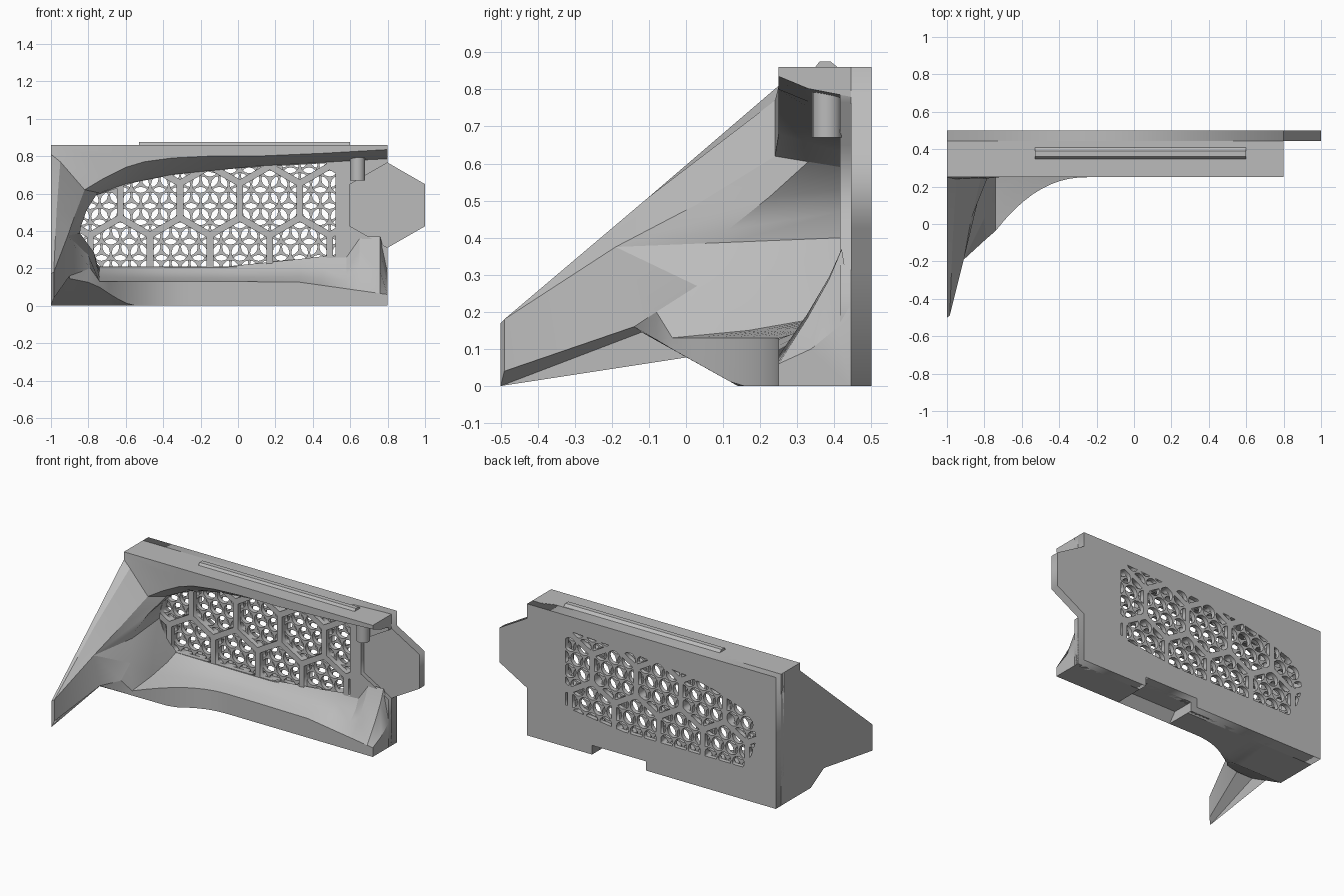
import bpy
import bmesh
from math import sin, cos, pi, sqrt
from mathutils import Vector

old = bpy.data.objects.get("Cube")
if old:
    bpy.data.objects.remove(old)

GREY = (0.5, 0.5, 0.5, 1)
plastic = bpy.data.materials.new("grey plastic")
plastic.use_nodes = True
plastic.diffuse_color = GREY
shader = next(n for n in plastic.node_tree.nodes if n.type == "BSDF_PRINCIPLED")
shader.inputs["Base Color"].default_value = GREY


def select_only(obj):
    bpy.ops.object.select_all(action="DESELECT")
    obj.select_set(True)
    bpy.context.view_layer.objects.active = obj


def tidy(bm, mesh):
    bmesh.ops.remove_doubles(bm, verts=bm.verts, dist=0.0001)
    bmesh.ops.recalc_face_normals(bm, faces=bm.faces)
    bm.to_mesh(mesh)
    bm.free()


def loft(name, columns, smooth=False):
    """Skin a chain of closed cross-sections and cap both ends."""
    mesh = bpy.data.meshes.new(name)
    bm = bmesh.new()
    rings = [[bm.verts.new(p) for p in col] for col in columns]
    for a, b in zip(rings, rings[1:]):
        for i in range(len(a)):
            j = (i + 1) % len(a)
            bm.faces.new((a[i], a[j], b[j], b[i]))
    bm.faces.new(rings[0])
    bm.faces.new(rings[-1])
    tidy(bm, mesh)
    obj = bpy.data.objects.new(name, mesh)
    bpy.context.collection.objects.link(obj)
    mesh.materials.append(plastic)
    if smooth:
        select_only(obj)
        bpy.ops.object.shade_smooth_by_angle(angle=pi / 7)
    return obj


def plate(name, outline, holes, front, back):
    """Flat upright plate with holes, from a filled and extruded outline."""
    curve = bpy.data.curves.new(name, "CURVE")
    curve.dimensions = "2D"
    curve.fill_mode = "BOTH"
    curve.extrude = (back - front) / 2
    for loop in [outline] + holes:
        spline = curve.splines.new("POLY")
        spline.points.add(len(loop) - 1)
        for point, (x, z) in zip(spline.points, loop):
            point.co = (x, z, 0, 1)
        spline.use_cyclic_u = True
    obj = bpy.data.objects.new(name, curve)
    bpy.context.collection.objects.link(obj)
    obj.rotation_euler.x = pi / 2
    obj.location.y = (front + back) / 2
    select_only(obj)
    bpy.ops.object.convert(target="MESH")
    obj = bpy.context.object
    bm = bmesh.new()
    bm.from_mesh(obj.data)
    tidy(bm, obj.data)
    obj.data.materials.clear()
    obj.data.materials.append(plastic)
    return obj


def polygon(x, z, radius, sides, turn=0.0):
    return [(x + radius * cos(turn + 2 * pi * i / sides),
             z + radius * sin(turn + 2 * pi * i / sides)) for i in range(sides)]


def clip(poly, region):
    """Trim a polygon to a convex anticlockwise region."""
    for (ax, az), (bx, bz) in zip(region, region[1:] + region[:1]):
        def side(p):
            return (bx - ax) * (p[1] - az) - (bz - az) * (p[0] - ax)
        kept = []
        for p, q in zip(poly, poly[1:] + poly[:1]):
            s, t = side(p), side(q)
            if s >= 0:
                kept.append(p)
            if s * t < 0:
                f = s / (s - t)
                kept.append((p[0] + f * (q[0] - p[0]), p[1] + f * (q[1] - p[1])))
        poly = kept
        if len(poly) < 3:
            return []
    return poly


def area(poly):
    return sum(p[0] * q[1] - q[0] * p[1] for p, q in zip(poly, poly[1:] + poly[:1])) / 2


# Housing: bottom lip, side fin and top lip as one swept channel
GRILLE_Y, BACK_Y = 0.42, 0.445
NOTCH = (-0.06, 0.33)


def bottom_column(x, raised=False):
    y = 0.25 - 0.3 * (max(0, -0.25 - x) / 0.5) ** 2.2
    taper = max(0, (x - 0.3) / 0.5)
    lump = 0.1 if 0.6 < x < 0.78 else 0
    end = x > 0.79
    lip_z = 0.13 - 0.07 * taper
    inner_y = BACK_Y if end else GRILLE_Y
    inner_z = 0.22 if end else 0.21 + 0.06 * min(1, max(0, x * 2)) + lump
    rise, run = inner_z - lip_z, inner_y - y
    base = 0.06 if raised else 0
    return [(x, y, max(0, (0.14 - y) * 0.56)), (x, y, lip_z),
            (x, y + 0.45 * run, lip_z + 0.25 * rise + lump * 0.4),
            (x, y + 0.8 * run, lip_z + 0.6 * rise + lump * 0.4),
            (x, inner_y, inner_z), (x, BACK_Y, base),
            (x, max(y + 0.05, 0.14), base)]


def side_column(outer, rim, crease, inner, back, under):
    mid = (Vector(crease) + Vector(inner)) / 2 + Vector((0.04, 0, 0))
    return [outer, rim, crease, mid, inner, back, under]


def top_column(x, rim_z, inner_z):
    end = x > 0.79
    return [(x, 0.25, 0.86), (x, 0.25, max(0.81, rim_z + 0.01)), (x, 0.25, rim_z),
            (x, 0.33, rim_z * 0.4 + inner_z * 0.6),
            (x, BACK_Y if end else GRILLE_Y, inner_z),
            (x, BACK_Y, 0.86), (x, 0.35, 0.86)]


columns = [bottom_column(x) for x in (0.8, 0.76, 0.65, 0.58, 0.45, NOTCH[1])]
columns += [bottom_column(x, True) for x in reversed(NOTCH)]
columns += [bottom_column(x) for x in (NOTCH[0], -0.25)]
columns += [bottom_column(-0.25 - 0.049 * i) for i in range(1, 11)]

crest, crest_grille = (-0.91, -0.19, 0.375), (-0.86, GRILLE_Y, 0.4)
fin_root = (-0.9, -0.14, 0.16)
foot = (-1, BACK_Y, 0)
columns += [
    side_column((-0.8, -0.08, 0.125), (-0.79, -0.08, 0.2), (-0.8, 0.03, 0.27),
                (-0.82, GRILLE_Y, 0.3), (-0.85, BACK_Y, 0), (-0.85, 0.14, 0)),
    side_column((-0.9, -0.12, 0.145), fin_root, crest, crest_grille,
                (-0.95, BACK_Y, 0), (-0.95, 0.14, 0)),
    side_column((-1, -0.12, 0.145), fin_root, crest, crest_grille,
                foot, (-1, 0.14, 0)),
    side_column((-1, -0.5, 0), (-0.985, -0.49, 0.04), crest, crest_grille,
                (-1, BACK_Y, 0.1), (-1, 0.15, 0.1)),
    side_column((-1, -0.5, 0.17), (-0.985, -0.49, 0.18), crest,
                (-0.85, GRILLE_Y, 0.47), (-1, BACK_Y, 0.2), (-1, 0.15, 0.2)),
    side_column((-1, -0.1, 0.51), (-0.97, -0.1, 0.51), (-0.87, 0.03, 0.49),
                (-0.83, GRILLE_Y, 0.53), (-1, BACK_Y, 0.5), (-1, 0.2, 0.5)),
    side_column((-1, 0.25, 0.81), (-0.95, 0.24, 0.77), (-0.82, 0.24, 0.62),
                (-0.76, GRILLE_Y, 0.59), (-1, BACK_Y, 0.8), (-1, 0.35, 0.8)),
    side_column((-1, 0.25, 0.86), (-0.79, 0.25, 0.81), (-0.72, 0.25, 0.68),
                (-0.66, GRILLE_Y, 0.63), (-1, BACK_Y, 0.86), (-1, 0.35, 0.86)),
]
columns += [top_column(x, rim, inner) for x, rim, inner in (
    (-0.6, 0.74, 0.65), (-0.5, 0.77, 0.67), (-0.35, 0.79, 0.7), (-0.15, 0.8, 0.72),
    (0.1, 0.8, 0.745), (0.45, 0.815, 0.765), (0.8, 0.835, 0.78))]
loft("housing", columns, smooth=True)

# Grille: big hexagonal ribs over two staggered layers of round holes
opening = [(-0.76, 0.21), (0.1, 0.21), (0.52, 0.26), (0.52, 0.765), (0, 0.735),
           (-0.35, 0.7), (-0.55, 0.66), (-0.76, 0.59), (-0.83, 0.53),
           (-0.86, 0.42), (-0.82, 0.3)]
PITCH, HOLE = 0.32, 0.1
cells = []
for row in range(-1, 3):
    for col in range(-4, 4):
        cx = 0.01 + PITCH * (col + 0.5 * (row % 2))
        cz = 0.285 + PITCH * sqrt(3) / 2 * row
        cell = clip(polygon(cx, cz, 0.164, 6, pi / 6), opening)
        if cell and area(cell) > 0.001:
            cells.append((cx, cz, cell))


def hole_layer(dx, dz):
    holes = []
    for cx, cz, cell in cells:
        for row in range(-3, 4):
            for col in range(-3, 4):
                x = cx + dx + HOLE * (col + 0.5 * (row % 2))
                z = cz + dz + HOLE * sqrt(3) / 2 * row
                hole = clip(polygon(x, z, 0.045, 12), cell)
                if hole and area(hole) > 0.0004:
                    holes.append(hole)
    return holes


lower_edge = [(-1, 0), (NOTCH[0], 0), (NOTCH[0], 0.06), (NOTCH[1], 0.06),
              (NOTCH[1], 0), (0.8, 0), (0.8, 0.31)]
upper_edge = [(0.8, 0.765), (0.8, 0.86), (-1, 0.86)]
tab_edge = [(1, 0.425), (1, 0.65)]
inner_edge = [(0.6, 0.425), (0.6, 0.65)]
MIDDLE_Y = 0.4725
plate("grille_ribs", lower_edge + inner_edge + upper_edge,
      [cell for _, _, cell in cells], 0.415, BACK_Y)
plate("front_mesh_plate_with_tab", lower_edge + tab_edge + upper_edge,
      hole_layer(0, 0), BACK_Y, MIDDLE_Y)
plate("back_mesh_plate_with_tab", lower_edge + tab_edge + upper_edge,
      hole_layer(HOLE / 2, HOLE / sqrt(12)), MIDDLE_Y, 0.5)

# Rail on the top face
loft("top_rail", [[(x, 0.345, 0.855), (x, 0.36, 0.875), (x, 0.39, 0.875),
                   (x, 0.415, 0.855)] for x in (-0.53, 0.6)])

# Screw boss under the top lip
loft("screw_boss", [[(x, y, z) for x, y in polygon(0.64, 0.38, 0.04, 16)]
                    for z in (0.67, 0.83)], smooth=True)
